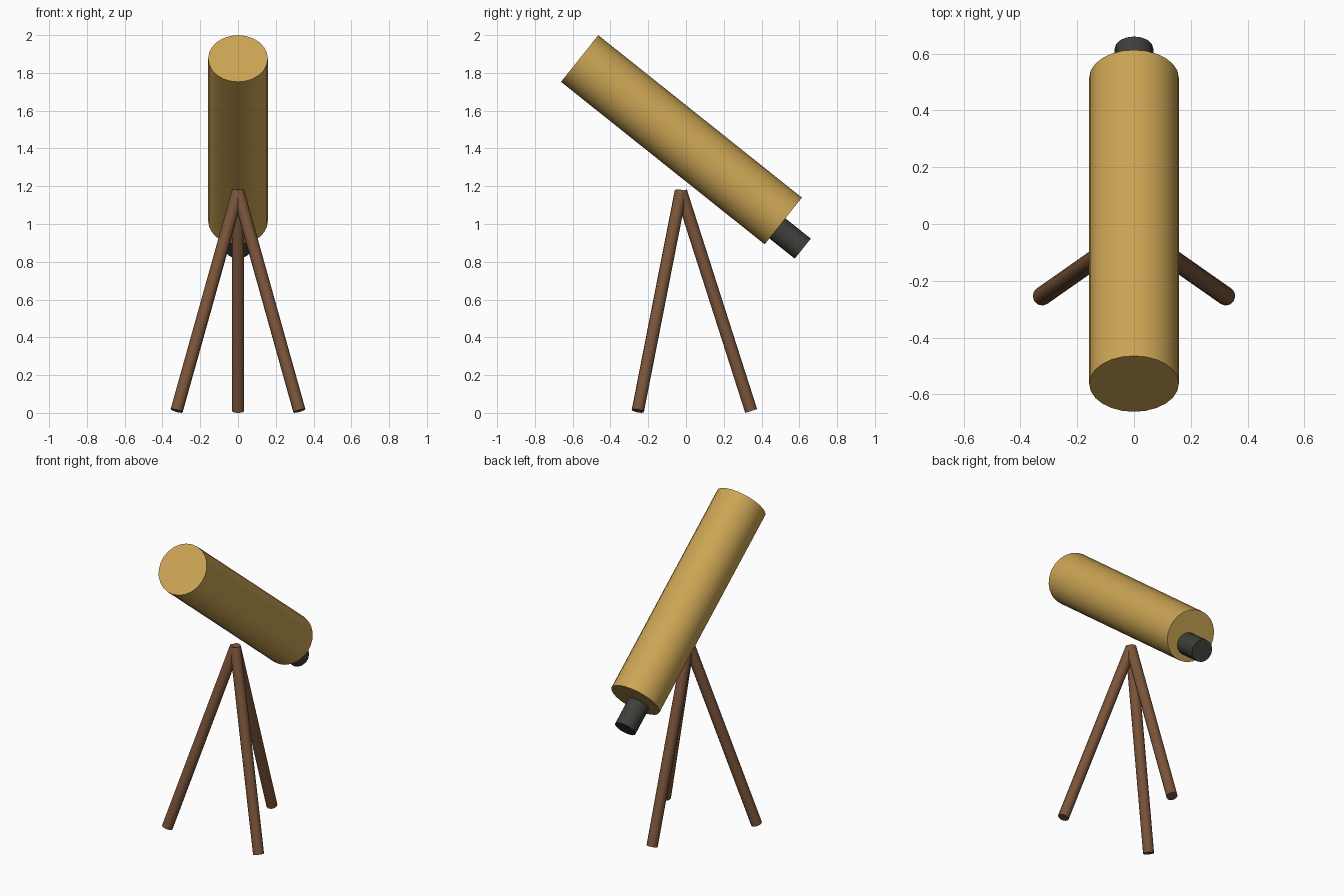
import bpy
import math
from mathutils import Vector

if "Cube" in bpy.data.objects:
    bpy.data.objects.remove(bpy.data.objects["Cube"], do_unlink=True)


def material(name, rgb):
    m = bpy.data.materials.new(name)
    m.use_nodes = True
    m.diffuse_color = (*rgb, 1)
    bsdf = next(n for n in m.node_tree.nodes if n.type == 'BSDF_PRINCIPLED')
    bsdf.inputs["Base Color"].default_value = (*rgb, 1)
    return m


brass = material("brass", (0.604, 0.376, 0.089))
wood = material("brown_wood", (0.195, 0.089, 0.042))
black = material("dark_grey", (0.048, 0.048, 0.042))


def rod(name, start, end, radius, sides, mat):
    """Capped cylinder running from start to end."""
    a, b = Vector(start), Vector(end)
    axis = b - a
    bpy.ops.mesh.primitive_cylinder_add(
        vertices=sides, radius=radius, depth=axis.length, location=(a + b) / 2,
        rotation=axis.to_track_quat('Z', 'Y').to_euler())
    ob = bpy.context.object
    ob.name = name
    ob.data.materials.append(mat)
    bpy.ops.object.shade_smooth_by_angle(angle=math.radians(40))
    return ob


# Main tube, tilted up towards the front
front = Vector((0, -0.563, 1.876))
rear = Vector((0, 0.515, 1.016))
rod("main_tube", front, rear, 0.158, 24, brass)

# Eyepiece, set a little below the tube axis
along = (rear - front).normalized()
below = Vector((0, along.z, -along.y))
base = rear + below * 0.05
rod("eyepiece", base - along * 0.03, base + along * 0.172, 0.068, 16, black)

# Tripod legs meeting under the tube
apex = (0, -0.027, 1.173)
feet = {"front_left_leg": (0.325, -0.255, 0.011),
        "front_right_leg": (-0.325, -0.255, 0.011),
        "rear_leg": (0, 0.345, 0.010)}
for name, foot in feet.items():
    rod(name, foot, apex, 0.033, 12, wood)
